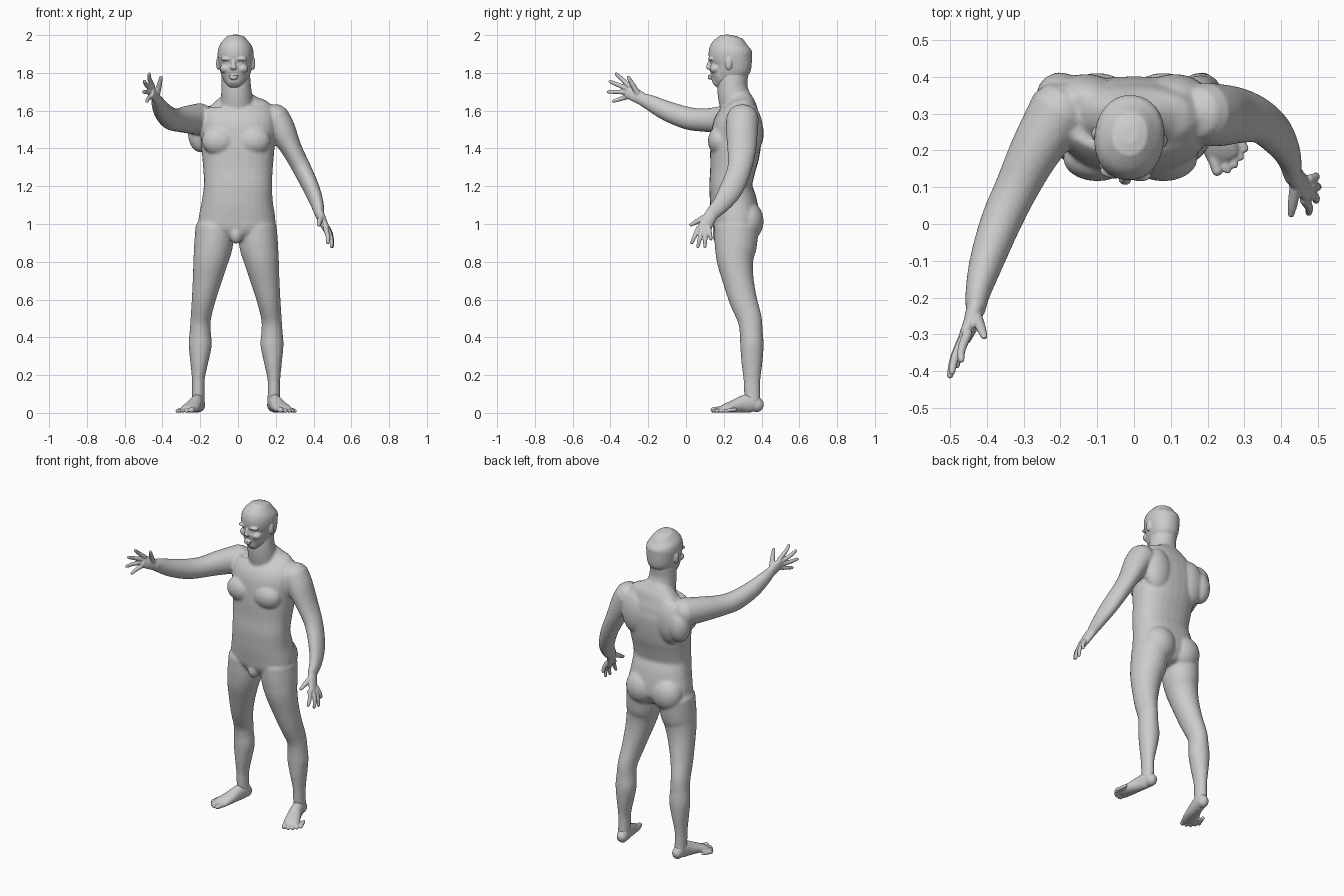
import bpy, bmesh, math
from mathutils import Vector, Matrix

MID = -0.01  # x of the mirror plane


def loft(bm, rows, p=2.0, cap=0.8, n=28):
    """Smooth tube through rows of (x, y, z, half width, half depth), rounded ends."""
    v = [Vector(r) for r in rows]
    path = []
    for i in range(len(v) - 1):
        a, b, c, d = v[max(i - 1, 0)], v[i], v[i + 1], v[min(i + 2, len(v) - 1)]
        for k in range(4):
            t = k / 4
            path.append((b * 2 + (c - a) * t + (a * 2 - b * 5 + c * 4 - d) * t * t
                         + (b * 3 - a - c * 3 + d) * t ** 3) * 0.5)
    path.append(v[-1])
    pos = [Vector(q[:3]) for q in path]
    sec = []
    for i, q in enumerate(path):
        tan = (pos[min(i + 1, len(pos) - 1)] - pos[max(i - 1, 0)]).normalized()
        sec.append((pos[i], tan, q[3], q[4]))

    def caps(s, sign):
        c, t, ra, rb = s
        h = min(ra, rb) * cap * sign
        return [(c + t * h * f, t, ra * k, rb * k) for f, k in ((0.6, 0.8), (1.0, 0.35))]
    sec = caps(sec[0], -1)[::-1] + sec + caps(sec[-1], 1)
    rings = []
    for c, t, ra, rb in sec:
        a = Vector((1, 0, 0))
        a = (a - t * a.dot(t)).normalized()
        b = t.cross(a)
        ring = []
        for k in range(n):
            co, si = math.cos(2 * math.pi * k / n), math.sin(2 * math.pi * k / n)
            u = math.copysign(abs(co) ** (2 / p), co)
            w = math.copysign(abs(si) ** (2 / p), si)
            ring.append(bm.verts.new(c + a * ra * u + b * rb * w))
        rings.append(ring)
    for r, s in zip(rings, rings[1:]):
        for k in range(n):
            bm.faces.new((r[k], r[(k + 1) % n], s[(k + 1) % n], s[k]))
    bm.faces.new(rings[0][::-1])
    bm.faces.new(rings[-1])


def ball(bm, c, r):
    m = Matrix.Translation(c) @ Matrix.Diagonal((*r, 1))
    bmesh.ops.create_uvsphere(bm, u_segments=24, v_segments=16, radius=1, matrix=m)


def balls(bm, c, r, mid=MID):
    for s in (-1, 1):
        ball(bm, (mid + s * c[0], c[1], c[2]), r)


def side(rows, s):
    return [(MID + s * r[0], *r[1:]) for r in rows]


def finish(bm, name, voxel, smooth):
    """Fuse the overlapping volumes into one smooth skin."""
    bmesh.ops.recalc_face_normals(bm, faces=bm.faces[:])
    me = bpy.data.meshes.new(name)
    bm.to_mesh(me)
    bm.free()
    ob = bpy.data.objects.new(name, me)
    bpy.context.collection.objects.link(ob)
    m = ob.modifiers.new("fuse", 'REMESH')
    m.mode = 'VOXEL'
    m.voxel_size = voxel
    m.use_smooth_shade = True
    m = ob.modifiers.new("soften", 'SMOOTH')
    m.factor = 0.5
    m.iterations = smooth
    return ob


# --- body: trunk, neck, legs, arms
bm = bmesh.new()
loft(bm, [(-.01, .27, .93, .12, .09), (-.007, .265, .98, .195, .12), (-.005, .264, 1.03, .203, .126),
          (-.003, .25, 1.12, .188, .124), (0, .237, 1.2, .181, .114), (0, .246, 1.28, .183, .119),
          (0, .257, 1.36, .19, .13), (0, .265, 1.44, .196, .134), (0, .272, 1.52, .203, .13),
          (0, .285, 1.58, .198, .11), (0, .292, 1.62, .175, .085), (-.003, .288, 1.65, .125, .07),
          (-.005, .28, 1.68, .08, .06)], p=2.35, cap=.2)
loft(bm, [(-.005, .275, 1.58, .09, .085), (-.007, .255, 1.67, .083, .085),
          (-.01, .245, 1.73, .079, .08), (-.012, .25, 1.8, .075, .08)])
balls(bm, (.09, .178, 1.44), (.093, .062, .078))      # chest
balls(bm, (.12, .34, 1.49), (.095, .068, .14))        # shoulder blades
balls(bm, (.09, .328, 1.015), (.1, .083, .105))       # buttocks
ball(bm, (-.2, .35, 1.48), (.065, .062, .1))          # rear of raised shoulder
ball(bm, (MID, .175, .945), (.035, .035, .05))        # groin
leg = [(.11, .268, .98, .105, .118), (.121, .263, .88, .102, .111), (.134, .26, .81, .093, .098),
       (.152, .275, .71, .078, .083), (.172, .302, .6, .063, .074), (.187, .336, .5, .054, .065),
       (.19, .345, .43, .056, .061), (.19, .349, .36, .061, .062), (.195, .349, .27, .048, .056),
       (.2, .349, .18, .034, .045), (.2, .35, .11, .033, .043), (.2, .355, .06, .034, .04)]
for s in (-1, 1):
    loft(bm, side(leg, s))
# lowered arm
loft(bm, [(.19, .3, 1.565, .08, .085), (.23, .296, 1.5, .075, .085), (.285, .295, 1.395, .055, .076),
          (.34, .282, 1.29, .049, .064), (.39, .24, 1.185, .043, .062), (.42, .187, 1.105, .034, .048),
          (.432, .13, 1.048, .024, .035)])
# raised arm
loft(bm, [(-.2, .31, 1.555, .085, .085), (-.268, .2, 1.553, .07, .073), (-.318, .1, 1.55, .06, .062),
          (-.36, .01, 1.56, .056, .06), (-.4, -.1, 1.598, .047, .053), (-.425, -.19, 1.642, .034, .042),
          (-.43, -.235, 1.66, .027, .033)])
finish(bm, "body", .008, 5)

# --- head, turned slightly
bm = bmesh.new()
X = -.012
loft(bm, [(X, .24, 1.75, .06, .072), (X, .238, 1.8, .079, .1), (X, .241, 1.85, .09, .108),
          (X, .235, 1.9, .095, .116), (X, .236, 1.94, .087, .106), (X, .242, 1.976, .06, .074)],
     p=2.15, cap=.38)
loft(bm, [(X, .163, 1.738, .034, .034), (X, .185, 1.765, .06, .064), (X, .2, 1.8, .071, .078),
          (X, .205, 1.84, .074, .078)], cap=.3)
loft(bm, [(X, .134, 1.868, .01, .012), (X, .124, 1.845, .012, .014), (X, .119, 1.825, .018, .014)], cap=.5)
balls(bm, (.035, .138, 1.874), (.036, .019, .011), X)   # brows
balls(bm, (.034, .15, 1.852), (.016, .016, .013), X)    # eyes
balls(bm, (.045, .16, 1.822), (.03, .03, .025), X)      # cheeks
balls(bm, (.094, .236, 1.85), (.01, .018, .034), X)     # ears
ball(bm, (X, .127, 1.784), (.026, .012, .006))          # lips
ball(bm, (X, .127, 1.772), (.024, .012, .007))
turn = Matrix.Rotation(math.radians(-6), 3, 'Z')
bmesh.ops.rotate(bm, cent=(X, .24, 0), matrix=turn, verts=bm.verts[:])
finish(bm, "head", .0045, 2)


# --- hands
def hand(name, palm, digits, bow):
    bm = bmesh.new()
    loft(bm, palm, cap=.4)
    for i, (base, tip) in enumerate(digits):
        b, t = Vector(base), Vector(tip)
        m = b.lerp(t, .5) + Vector(bow) * (i < 4)
        b = b.lerp(t, -.2)
        k = 1.2 if i == 4 else 1
        loft(bm, [(*b, .0135 * k, .0135 * k), (*m, .0115 * k, .0115 * k), (*t, .009, .009)], n=14)
    finish(bm, name, .004, 2)


hand("lowered_hand",
     [(.43, .14, 1.058, .024, .034), (.45, .112, 1.01, .022, .036), (.472, .092, .965, .017, .037)],
     [((.465, .06, .965), (.475, .03, .90)), ((.48, .08, .955), (.495, .063, .88)),
      ((.483, .103, .955), (.5, .1, .88)), ((.478, .122, .97), (.495, .132, .92)),
      ((.437, .09, 1.03), (.427, .025, .995))], (.006, 0, 0))
hand("raised_hand",
     [(-.428, -.22, 1.655, .026, .033), (-.442, -.268, 1.682, .022, .036), (-.46, -.308, 1.705, .017, .037)],
     [((-.455, -.31, 1.74), (-.47, -.37, 1.795)), ((-.465, -.32, 1.72), (-.495, -.403, 1.755)),
      ((-.467, -.318, 1.698), (-.5, -.413, 1.7)), ((-.458, -.305, 1.675), (-.482, -.385, 1.65)),
      ((-.427, -.255, 1.69), (-.407, -.306, 1.778))], (-.006, 0, 0))

# --- feet
foot = [(.195, .384, .037, .031, .036), (.2, .35, .052, .034, .05), (.212, .3, .046, .037, .045),
        (.228, .25, .034, .043, .033), (.245, .205, .024, .047, .023), (.253, .182, .017, .044, .016)]
toes = [(.237, .143, .015), (.264, .146, .011), (.284, .16, .0105), (.3, .18, .01), (.312, .203, .01)]
for s, name in ((-1, "right_foot"), (1, "left_foot")):
    bm = bmesh.new()
    loft(bm, side(foot, s))
    for x, y, r in toes:
        loft(bm, side([(x - .02, y + .06, r + .008, r, r), (x, y, r, r, r)], s), n=14)
    finish(bm, name, .0045, 2)
